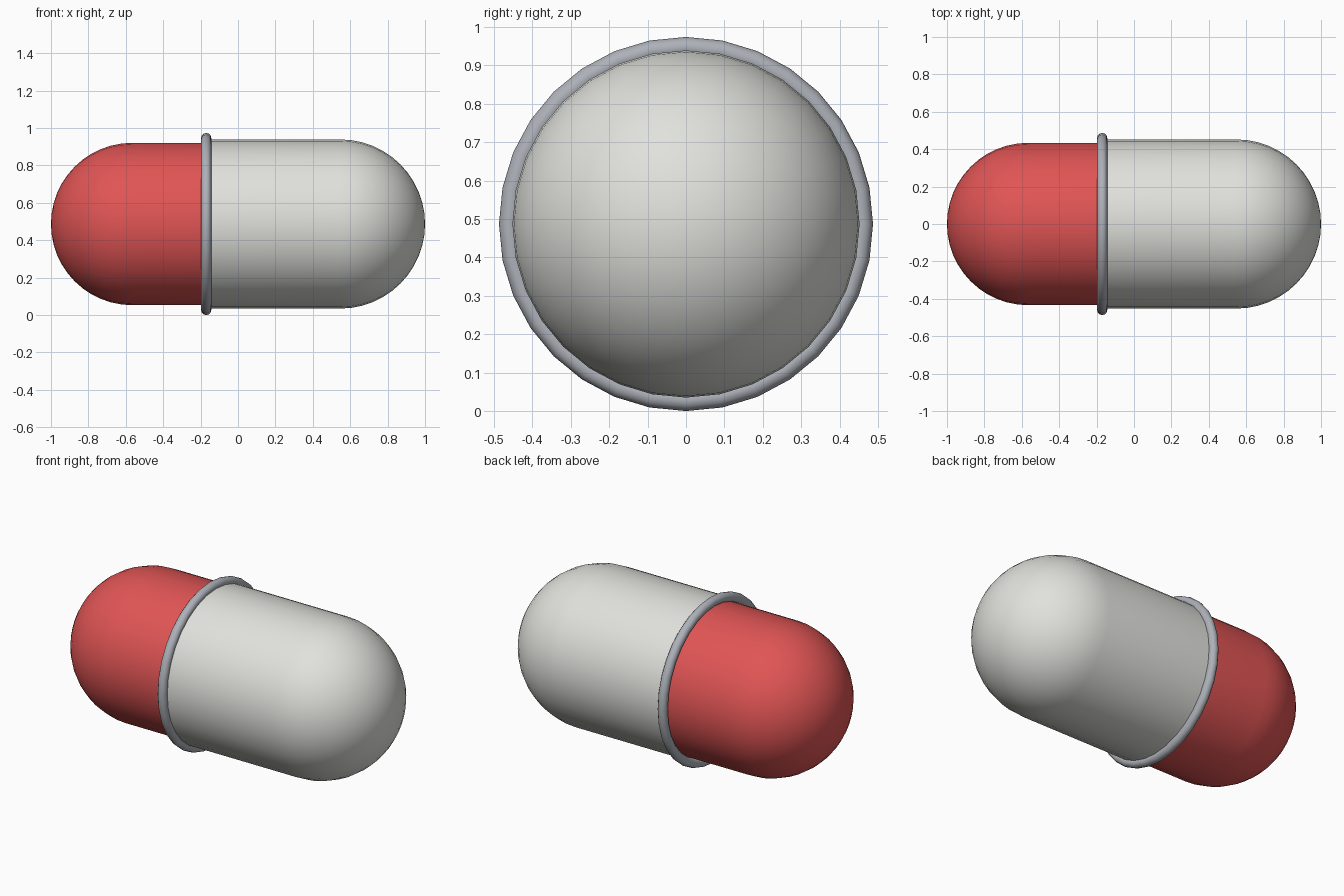
import bpy, bmesh, math

if "Cube" in bpy.data.objects:
    bpy.data.objects.remove(bpy.data.objects["Cube"])

CZ = 0.487    # height of the capsule axis
SEAM = -0.17  # x of the joint between the halves
SIDES = 32


def material(name, rgb):
    m = bpy.data.materials.new(name)
    m.diffuse_color = (*rgb, 1.0)
    m.use_nodes = True
    m.node_tree.nodes["Principled BSDF"].inputs["Base Color"].default_value = m.diffuse_color
    return m


def lathe(name, profile, mat, closed=False):
    """Spin an (x, radius) profile around the capsule axis."""
    bm = bmesh.new()
    rings = []
    for x, r in profile:
        if r < 1e-6:
            rings.append([bm.verts.new((x, 0, CZ))] * SIDES)
        else:
            rings.append([bm.verts.new((x, r * math.sin(2 * math.pi * i / SIDES),
                                        CZ + r * math.cos(2 * math.pi * i / SIDES)))
                          for i in range(SIDES)])
    pairs = list(zip(rings, rings[1:]))
    if closed:
        pairs.append((rings[-1], rings[0]))
    for a, b in pairs:
        for i in range(SIDES):
            j = (i + 1) % SIDES
            bm.faces.new(list(dict.fromkeys((a[i], a[j], b[j], b[i]))))
    bmesh.ops.recalc_face_normals(bm, faces=bm.faces)
    mesh = bpy.data.meshes.new(name)
    bm.to_mesh(mesh)
    bm.free()
    mesh.materials.append(mat)
    obj = bpy.data.objects.new(name, mesh)
    bpy.context.collection.objects.link(obj)
    bpy.ops.object.select_all(action='DESELECT')
    obj.select_set(True)
    bpy.context.view_layer.objects.active = obj
    bpy.ops.object.shade_smooth_by_angle(angle=math.radians(40))
    return obj


def half_profile(side, radius, steps=12):
    """Flat joint face, straight wall, then a round dome ending at x = side."""
    pts = [(SEAM, 0), (SEAM, radius)]
    for k in range(steps + 1):
        a = math.pi / 2 * k / steps
        r = radius * math.cos(a) if k < steps else 0
        pts.append((side * (1 - radius + radius * math.sin(a)), r))
    return pts


red = material("red", (0.75, 0.09, 0.09))
white = material("off_white", (0.75, 0.75, 0.72))
grey = material("grey", (0.42, 0.44, 0.48))

# Two capsule halves, the red one slightly narrower
lathe("red_half", half_profile(-1, 0.434), red)
lathe("white_half", half_profile(1, 0.452), white)

# Rounded band covering the joint
band = [(SEAM + 0.027 * math.cos(2 * math.pi * k / 12),
         0.460 + 0.027 * math.sin(2 * math.pi * k / 12)) for k in range(12)]
lathe("joint_band", band, grey, closed=True)
